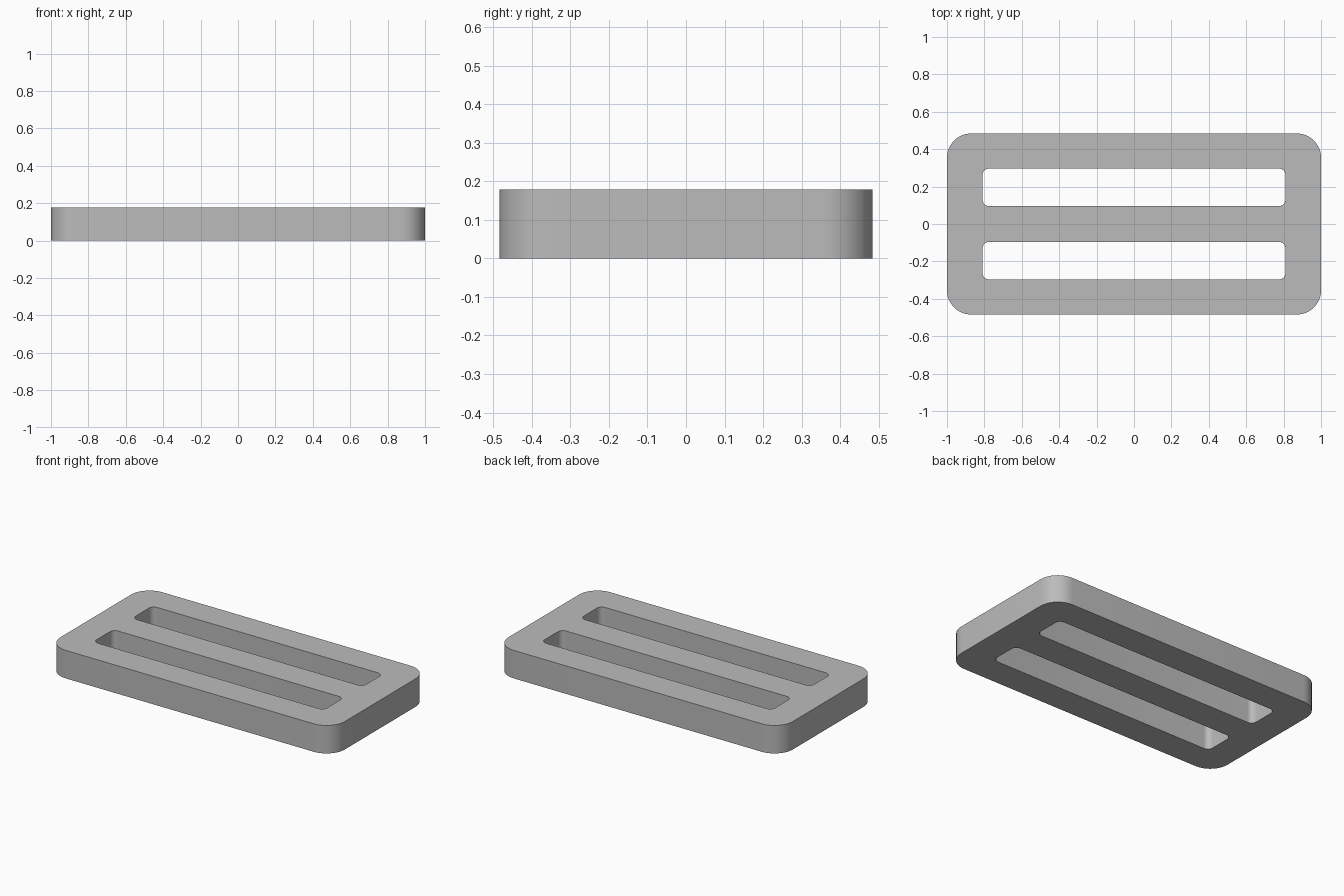
import bpy, bmesh
from math import cos, sin, pi

cube = bpy.data.objects.get("Cube")
if cube:
    bpy.data.objects.remove(cube, do_unlink=True)

HEIGHT = 0.178


def rounded_loop(bm, half_x, half_y, centre_y, radius, steps):
    """Closed edge loop of a rounded rectangle on the ground plane."""
    verts = []
    for corner, (sx, sy) in enumerate([(1, 1), (-1, 1), (-1, -1), (1, -1)]):
        for i in range(steps + 1):
            a = (corner + i / steps) * pi / 2
            verts.append(bm.verts.new((sx * (half_x - radius) + radius * cos(a),
                                       centre_y + sy * (half_y - radius) + radius * sin(a), 0)))
    return [bm.edges.new((v, verts[i - 1])) for i, v in enumerate(verts)]


# Plate outline with two long strap slots
bm = bmesh.new()
edges = rounded_loop(bm, 1.0, 0.484, 0, 0.13, 12)
for side in (-1, 1):
    edges += rounded_loop(bm, 0.81, 0.101, side * 0.196, 0.036, 8)
bmesh.ops.triangle_fill(bm, edges=edges, use_beauty=True, normal=(0, 0, 1))

# Thickness
top = bmesh.ops.extrude_face_region(bm, geom=bm.faces[:], use_keep_orig=True)["geom"]
bmesh.ops.translate(bm, vec=(0, 0, HEIGHT),
                    verts=[g for g in top if isinstance(g, bmesh.types.BMVert)])
bmesh.ops.recalc_face_normals(bm, faces=bm.faces[:])

mesh = bpy.data.meshes.new("slotted_buckle")
bm.to_mesh(mesh)
bm.free()
buckle = bpy.data.objects.new("slotted_buckle", mesh)
bpy.context.collection.objects.link(buckle)

# Plain grey
grey = bpy.data.materials.new("grey")
grey.use_nodes = True
colour = (0.5, 0.5, 0.5, 1)
grey.diffuse_color = colour
grey.node_tree.nodes["Principled BSDF"].inputs["Base Color"].default_value = colour
mesh.materials.append(grey)

# Smooth corners, crisp rims
bpy.ops.object.select_all(action="DESELECT")
buckle.select_set(True)
bpy.context.view_layer.objects.active = buckle
bpy.ops.object.shade_smooth_by_angle(angle=pi / 6)
